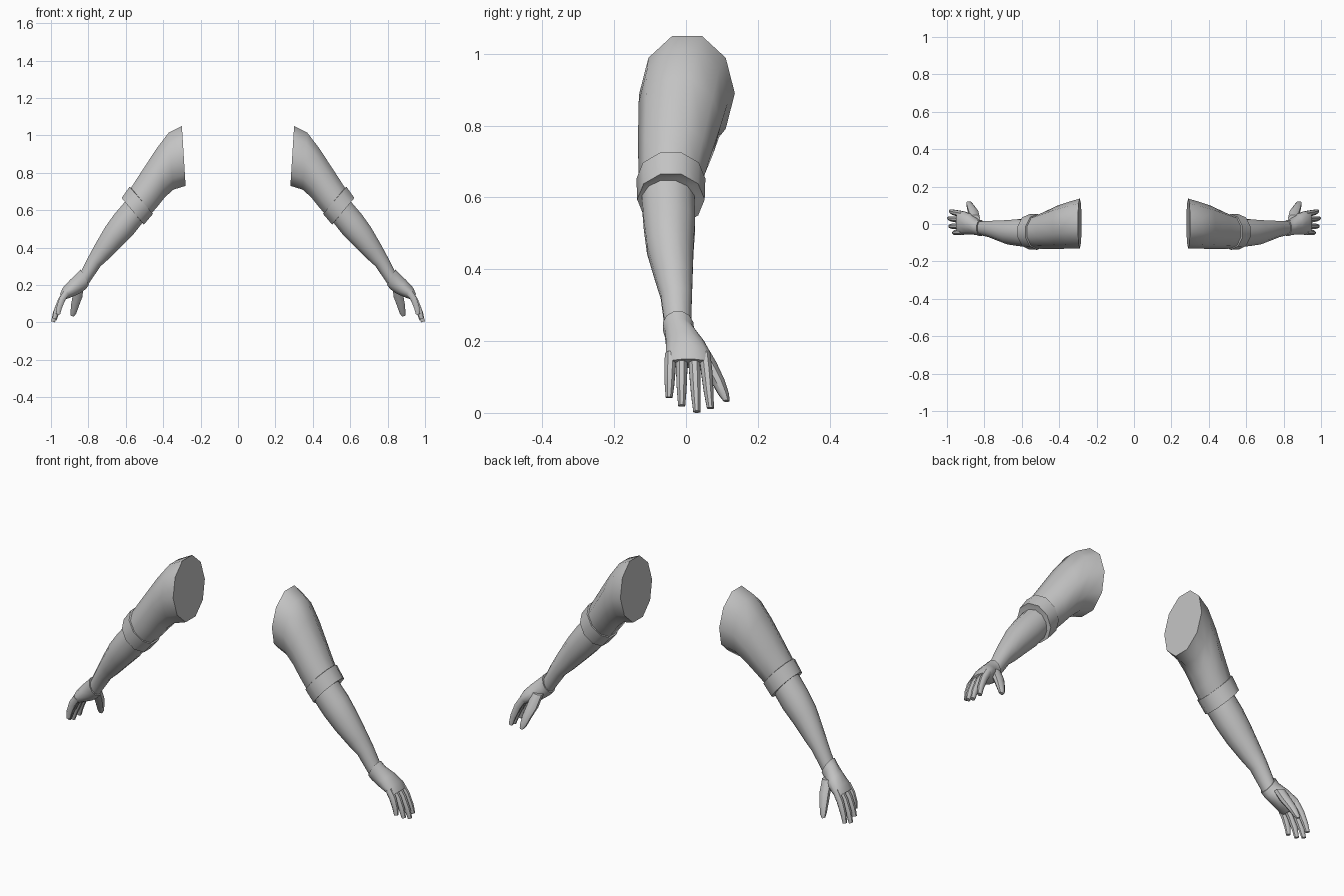
import bpy, bmesh, math
from mathutils import Vector

cube = bpy.data.objects.get("Cube")
if cube:
    bpy.data.objects.remove(cube, do_unlink=True)

GREY = (0.55, 0.55, 0.55, 1)
mat = bpy.data.materials.new("plain grey")
mat.use_nodes = True
mat.diffuse_color = GREY
bsdf = next(n for n in mat.node_tree.nodes if n.type == 'BSDF_PRINCIPLED')
bsdf.inputs["Base Color"].default_value = GREY
bsdf.inputs["Roughness"].default_value = 0.7


def loft(name, sections, sides, mirror):
    """Skin oval rings; each section is top x, top z, bottom x, bottom z, y centre, y half width."""
    bm = bmesh.new()
    rings = []
    grow = 1 / math.cos(math.pi / sides)
    for tx, tz, bx, bz, yc, yh in sections:
        centre = Vector(((tx + bx) / 2, yc, (tz + bz) / 2))
        half = Vector(((tx - bx) / 2, 0, (tz - bz) / 2)) * grow
        ring = []
        for i in range(sides):
            a = (i + 0.5) * math.tau / sides
            p = centre + half * math.cos(a) + Vector((0, yh * math.sin(a), 0))
            ring.append(bm.verts.new((p.x * mirror, p.y, p.z)))
        rings.append(ring)
    for a, b in zip(rings, rings[1:]):
        for i in range(sides):
            j = (i + 1) % sides
            bm.faces.new((a[i], a[j], b[j], b[i]))
    bm.faces.new(rings[0])
    bm.faces.new(rings[-1])
    bmesh.ops.recalc_face_normals(bm, faces=bm.faces)
    mesh = bpy.data.meshes.new(name)
    bm.to_mesh(mesh)
    bm.free()
    mesh.materials.append(mat)
    obj = bpy.data.objects.new(name, mesh)
    bpy.context.collection.objects.link(obj)
    bpy.ops.object.select_all(action='DESELECT')
    obj.select_set(True)
    bpy.context.view_layer.objects.active = obj
    bpy.ops.object.shade_smooth_by_angle(angle=math.radians(46))


def digit(name, path, radii, mirror):
    """Tapered finger along a path of x, y, z points."""
    pts = [Vector(p) for p in path]
    sections = []
    for i, (p, r) in enumerate(zip(pts, radii)):
        t = pts[min(i + 1, len(pts) - 1)] - pts[max(i - 1, 0)]
        n = Vector((-t.z, 0, t.x)).normalized() * r
        sections.append((p.x + n.x, p.z + n.z, p.x - n.x, p.z - n.z, p.y, r))
    loft(name, sections, 8, mirror)


sleeve = [
    (0.30, 1.05, 0.28, 0.73, 0.003, 0.133),
    (0.37, 1.015, 0.345, 0.71, -0.008, 0.124),
    (0.435, 0.93, 0.39, 0.67, -0.018, 0.115),
    (0.52, 0.80, 0.43, 0.62, -0.033, 0.10),
    (0.575, 0.715, 0.46, 0.585, -0.042, 0.09),
]
band = [
    (0.565, 0.715, 0.467, 0.592, -0.042, 0.086),
    (0.58, 0.725, 0.455, 0.58, -0.042, 0.096),
    (0.622, 0.665, 0.503, 0.523, -0.042, 0.094),
    (0.608, 0.655, 0.517, 0.537, -0.046, 0.08),
]
forearm = [
    (0.60, 0.65, 0.505, 0.54, -0.05, 0.076),
    (0.66, 0.58, 0.56, 0.47, -0.046, 0.074),
    (0.71, 0.51, 0.625, 0.405, -0.044, 0.067),
    (0.765, 0.415, 0.69, 0.34, -0.034, 0.054),
    (0.80, 0.35, 0.735, 0.30, -0.027, 0.045),
    (0.845, 0.26, 0.80, 0.205, -0.022, 0.037),
]
palm = [
    (0.842, 0.283, 0.797, 0.20, -0.022, 0.044),
    (0.862, 0.262, 0.812, 0.18, -0.018, 0.042),
    (0.90, 0.225, 0.845, 0.155, -0.002, 0.055),
    (0.935, 0.187, 0.89, 0.135, 0.006, 0.064),
    (0.953, 0.15, 0.917, 0.125, 0.006, 0.06),
]
# Finger name, base y, tip x, y, z
fingers = [
    ("little_finger", -0.043, 0.962, -0.047, 0.043),
    ("ring_finger", -0.012, 0.982, -0.012, 0.02),
    ("middle_finger", 0.022, 0.989, 0.03, 0.003),
    ("index_finger", 0.052, 0.98, 0.068, 0.013),
]

for side, mirror in (("left", 1), ("right", -1)):
    # Arm
    loft(side + "_sleeve", sleeve, 10, mirror)
    loft(side + "_elbow_band", band, 10, mirror)
    loft(side + "_forearm", forearm, 12, mirror)
    # Hand
    loft(side + "_palm", palm, 12, mirror)
    for name, y0, x1, y1, z1 in fingers:
        base = Vector((0.915, y0, 0.163))
        tip = Vector((x1, y1, z1))
        knuckle = base.lerp(tip, 0.35) + Vector((0.008, 0, 0.004))
        joint = base.lerp(tip, 0.7) + Vector((0.008, 0, 0))
        digit(side + "_" + name, (base, knuckle, joint, tip),
              (0.017, 0.017, 0.0145, 0.0105), mirror)
    thumb = ((0.85, 0.025, 0.20), (0.858, 0.06, 0.14), (0.872, 0.088, 0.09),
             (0.88, 0.105, 0.052), (0.886, 0.113, 0.033))
    digit(side + "_thumb", thumb, (0.026, 0.026, 0.021, 0.016, 0.009), mirror)
